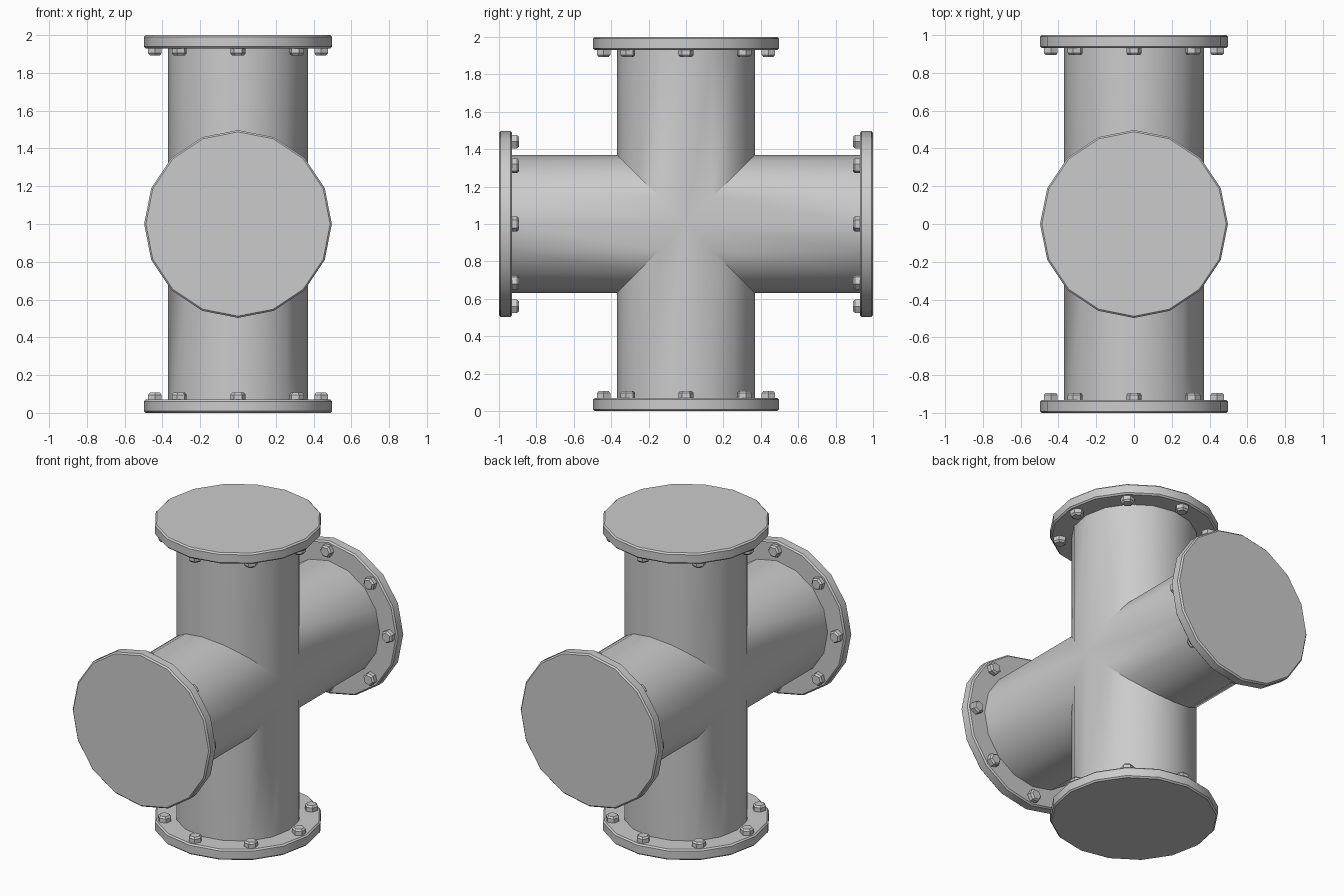
import bpy, bmesh
from math import cos, sin, pi
from mathutils import Matrix

if "Cube" in bpy.data.objects:
    bpy.data.objects.remove(bpy.data.objects["Cube"])

SIDES, PIPE_R, FLANGE_R, THICK = 16, 0.37, 0.497, 0.07
ARMS = {"top": 0, "front": pi / 2, "bottom": pi, "back": 3 * pi / 2}


def arm_matrix(angle):
    return Matrix.Translation((0, 0, 1)) @ Matrix.Rotation(angle, 4, 'X')


def ring(bm, r, z, sides=SIDES, centre=(0, 0), turn=0.0):
    return [bm.verts.new((centre[0] + r * cos(turn + 2 * pi * i / sides),
                          centre[1] + r * sin(turn + 2 * pi * i / sides), z))
            for i in range(sides)]


def bridge(bm, a, b):
    n = len(a)
    for i in range(n):
        bm.faces.new((a[i], a[(i + 1) % n], b[(i + 1) % n], b[i]))


def stack(bm, profile, **kw):
    # closed lathe-like solid from (radius, height) pairs
    rings = [ring(bm, r, z, **kw) for r, z in profile]
    for a, b in zip(rings, rings[1:]):
        bridge(bm, a, b)
    bm.faces.new(rings[0][::-1])
    bm.faces.new(rings[-1])


def finish(bm, name, smooth=True):
    bmesh.ops.recalc_face_normals(bm, faces=bm.faces)
    me = bpy.data.meshes.new(name)
    bm.to_mesh(me)
    bm.free()
    ob = bpy.data.objects.new(name, me)
    bpy.context.collection.objects.link(ob)
    if smooth:
        bpy.ops.object.select_all(action='DESELECT')
        ob.select_set(True)
        bpy.context.view_layer.objects.active = ob
        bpy.ops.object.shade_smooth_by_angle(angle=pi / 6)
    return ob


# Cross-shaped pipe body: four arms mitred along the 45 degree planes
bm = bmesh.new()
for angle in ARMS.values():
    inner = ring(bm, PIPE_R, 0)
    for v in inner:
        v.co.z = abs(v.co.y)
    outer = ring(bm, PIPE_R, 1 - THICK)
    bridge(bm, inner, outer)
    bmesh.ops.transform(bm, matrix=arm_matrix(angle), verts=inner + outer)
bmesh.ops.remove_doubles(bm, verts=bm.verts, dist=0.0005)
finish(bm, "pipe_cross")

for name, angle in ARMS.items():
    # Blind flange with small chamfers
    bm = bmesh.new()
    c, low = 0.009, 1 - THICK
    stack(bm, [(FLANGE_R - c, low), (FLANGE_R, low + c),
               (FLANGE_R, 1 - c), (FLANGE_R - c, 1)])
    finish(bm, name + "_flange").matrix_world = arm_matrix(angle)

    # Ring of eight hex bolts on the inner side of the flange
    bm = bmesh.new()
    for k in range(8):
        a = k * pi / 4
        stack(bm, [(0.041, low + 0.002), (0.041, low - 0.026), (0.031, low - 0.037)],
              sides=6, centre=(0.44 * cos(a), 0.44 * sin(a)), turn=a + pi / 2)
    finish(bm, name + "_bolts", smooth=False).matrix_world = arm_matrix(angle)
